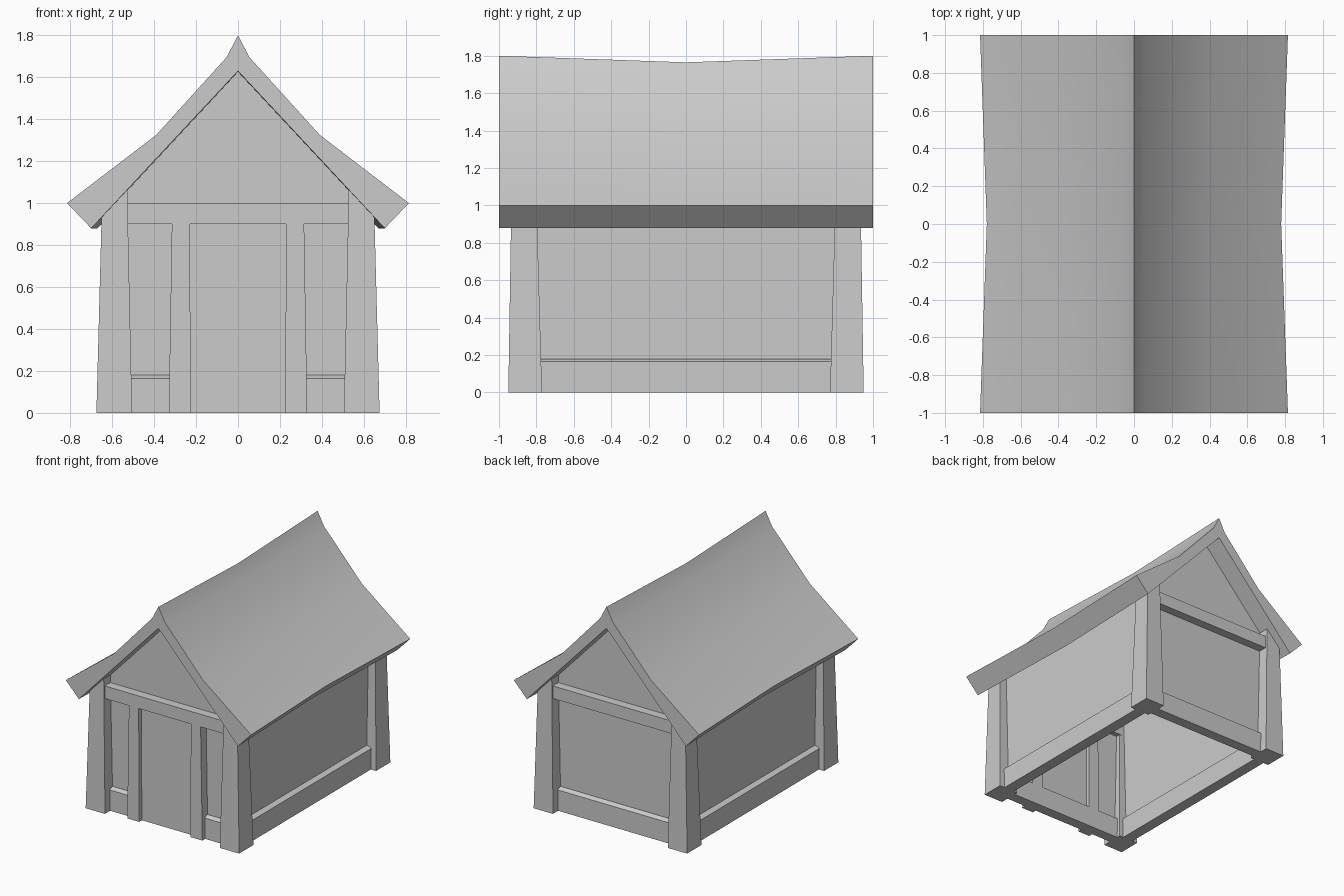
import bpy
import bmesh

old = bpy.data.objects.get("Cube")
if old:
    bpy.data.objects.remove(old, do_unlink=True)

grey = bpy.data.materials.new("plain_grey")
grey.use_nodes = True
colour = (0.6, 0.6, 0.6, 1.0)
grey.diffuse_color = colour
grey.node_tree.nodes["Principled BSDF"].inputs["Base Color"].default_value = colour


def loft(name, rings):
    """Join matching rings of points into one closed solid."""
    bm = bmesh.new()
    loops = [[bm.verts.new(p) for p in ring] for ring in rings]
    n = len(loops[0])
    for a, b in zip(loops, loops[1:]):
        for i in range(n):
            j = (i + 1) % n
            bm.faces.new((a[i], a[j], b[j], b[i]))
    bm.faces.new(loops[0])
    bm.faces.new(loops[-1])
    bmesh.ops.recalc_face_normals(bm, faces=bm.faces)
    mesh = bpy.data.meshes.new(name)
    bm.to_mesh(mesh)
    bm.free()
    mesh.materials.append(grey)
    obj = bpy.data.objects.new(name, mesh)
    bpy.context.collection.objects.link(obj)
    return obj


def stack(name, levels):
    """Solid through rectangles given as (z, x0, x1, y0, y1)."""
    return loft(name, [[(x0, y0, z), (x1, y0, z), (x1, y1, z), (x0, y1, z)]
                       for z, x0, x1, y0, y1 in levels])


WALL_X, WALL_Y = 0.59, 0.85
SIDES = ((1, "left"), (-1, "right"))
ENDS = ((-1, "front"), (1, "back"))

# Sagging roof: thick bent profile, pinched and lowered at mid length
half = [(0.055, 1.695), (0.39, 1.325), (0.815, 1.0), (0.70, 0.88)]
profile = ([(0, 1.80)] + half + [(0, 1.63)]
           + [(-x, z) for x, z in reversed(half)])


def roof_ring(y, sag):
    return [(x * (1 - sag), y, z - max(z - 1, 0) * sag) for x, z in profile]


roof = loft("roof", [roof_ring(-1, 0), roof_ring(0, 0.044), roof_ring(1, 0)])
bpy.context.view_layer.objects.active = roof
roof.select_set(True)
bpy.ops.object.shade_smooth_by_angle(angle=0.52)
roof.select_set(False)

# Gable walls, cross beams and skirting boards at both ends
for s, end in ENDS:
    gable = [(-WALL_X, 0.0), (WALL_X, 0.0), (WALL_X, 1.03),
             (0, 1.66), (-WALL_X, 1.03)]
    loft(end + "_gable_wall", [[(x, s * y, z) for x, z in gable]
                               for y in (WALL_Y, WALL_Y - 0.02)])
    stack(end + "_beam", [(z, -0.54, 0.54, s * 0.92, s * 0.79)
                          for z in (0.90, 1.0)])
    stack(end + "_skirting", [
        (0, -0.55, 0.55, s * 0.885, s * 0.80),
        (0.165, -0.55, 0.55, s * 0.885, s * 0.80),
        (0.18, -0.55, 0.55, s * 0.855, s * 0.82)])

# Long walls with skirting boards
for s, side in SIDES:
    stack(side + "_wall", [(z, s * WALL_X, s * (WALL_X - 0.02), -WALL_Y, WALL_Y)
                           for z in (0, 1.02)])
    stack(side + "_skirting", [
        (0, s * 0.63, s * 0.54, -0.82, 0.82),
        (0.165, s * 0.63, s * 0.54, -0.82, 0.82),
        (0.18, s * 0.60, s * 0.56, -0.82, 0.82)])

    # Tapered corner posts
    for t, end in ENDS:
        stack(f"{end}_{side}_corner_post", [
            (0, s * 0.505, s * 0.675, t * 0.77, t * 0.95),
            (1.06, s * 0.528, s * 0.647, t * 0.80, t * 0.933)])

    # Door posts
    stack(side + "_door_post", [
        (0, s * 0.225, s * 0.33, -0.92, -0.80),
        (0.91, s * 0.23, s * 0.315, -0.92, -0.80)])

# Door panel
stack("door", [(z, -0.24, 0.24, -0.886, -0.84) for z in (0, 0.91)])
